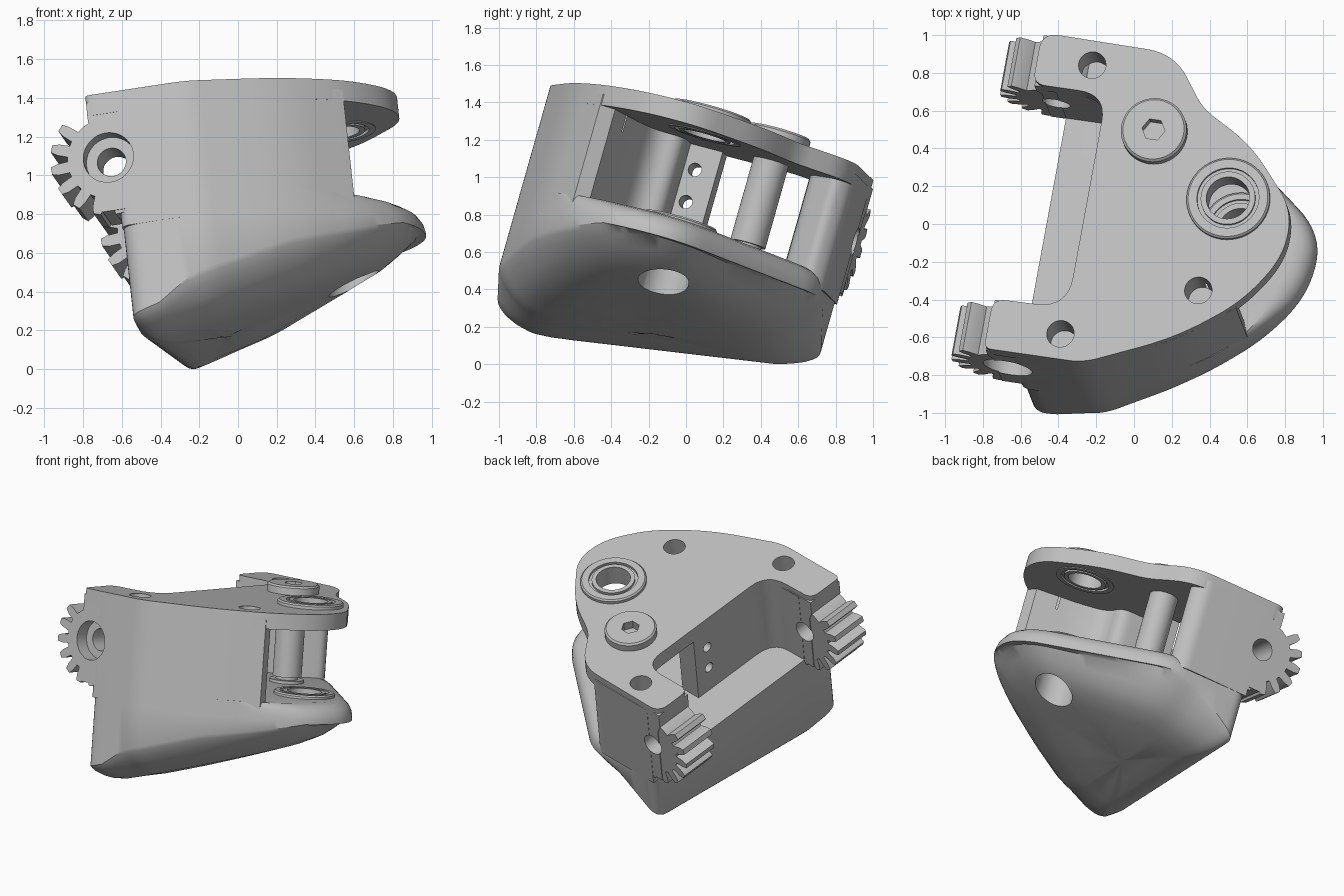
import bpy, bmesh, math
from mathutils import Matrix, Vector

if "Cube" in bpy.data.objects:
    bpy.data.objects.remove(bpy.data.objects["Cube"])

grey = bpy.data.materials.new("machined grey")
grey.use_nodes = True
grey.diffuse_color = (0.52, 0.52, 0.52, 1)
grey.node_tree.nodes["Principled BSDF"].inputs["Base Color"].default_value = (0.52, 0.52, 0.52, 1)

# Tilted frame of the whole part: z runs out of the top plate, y along the hinge
up = Vector((-0.11, 0.283, 1)).normalized()
hinge = Vector((0.176, 0.95, -0.257))
hinge = (hinge - up * hinge.dot(up)).normalized()
side = hinge.cross(up)
FRAME = Matrix.Translation((0, 0, 1.312)) @ Matrix((side, hinge, up)).transposed().to_4x4()
FLOOR = -0.61
LEFT = -0.555
PIVOT = (-0.58, -0.345)


def finish(name, bm):
    bmesh.ops.recalc_face_normals(bm, faces=bm.faces)
    mesh = bpy.data.meshes.new(name)
    bm.to_mesh(mesh)
    bm.free()
    mesh.materials.append(grey)
    ob = bpy.data.objects.new(name, mesh)
    bpy.context.scene.collection.objects.link(ob)
    ob.matrix_world = FRAME
    return ob


def skin(name, rings, closed=False):
    """Join equal rings of points, capping the ends unless closed on itself."""
    bm = bmesh.new()
    vs = [[bm.verts.new(p) for p in ring] for ring in rings]
    n = len(vs[0])
    pairs = list(zip(vs, vs[1:])) + ([(vs[-1], vs[0])] if closed else [])
    for a, b in pairs:
        for i in range(n):
            j = (i + 1) % n
            bm.faces.new((a[i], a[j], b[j], b[i]))
    if not closed:
        bm.faces.new(vs[0])
        bm.faces.new(vs[-1])
    return finish(name, bm)


def prism(name, pts, lo, hi, axis="z"):
    place = {"x": lambda p, t: (t, p[0], p[1]),
             "y": lambda p, t: (p[0], t, p[1]),
             "z": lambda p, t: (p[0], p[1], t)}[axis]
    return skin(name, [[place(p, t) for p in pts] for t in (lo, hi)])


def circle(x, y, r, n=40):
    return [(x + r * math.cos(math.tau * i / n), y + r * math.sin(math.tau * i / n)) for i in range(n)]


def clamp(t):
    return min(1, max(0, t))


def fillet(corners):
    """Round each corner (x, y, cut length) with a short curve."""
    out = []
    for i, c in enumerate(corners):
        p = Vector(c[:2])
        if len(c) == 2:
            out.append(p)
            continue
        prev, nxt = Vector(corners[i - 1][:2]), Vector(corners[(i + 1) % len(corners)][:2])
        a = p + (prev - p).normalized() * min(c[2], (prev - p).length * 0.48)
        b = p + (nxt - p).normalized() * min(c[2], (nxt - p).length * 0.48)
        for k in range(9):
            t = k / 8
            out.append(a * (1 - t) ** 2 + p * 2 * t * (1 - t) + b * t * t)
    return out


def lathe(name, profile, x, y, n=48):
    rings = []
    for i in range(n):
        c, s = math.cos(math.tau * i / n), math.sin(math.tau * i / n)
        rings.append([(x + r * c, y + r * s, z) for r, z in profile])
    return skin(name, rings, closed=True)


def cut(ob, *cutters):
    for c in cutters:
        m = ob.modifiers.new("cut", "BOOLEAN")
        m.operation, m.solver, m.object = "DIFFERENCE", "EXACT", c
    bpy.context.view_layer.update()
    mesh = bpy.data.meshes.new_from_object(ob.evaluated_get(bpy.context.evaluated_depsgraph_get()))
    ob.modifiers.clear()
    ob.data = mesh


# Top plate with two hinge arms
plate = prism("top_plate", fillet([
    (-0.67, -0.79, 0.04), (-0.136, -0.79, 0.08), (0.33, -0.582, 0.2), (0.643, -0.336, 0.15),
    (0.82, -0.06, 0.15), (0.82, 0.2, 0.13), (0.54, 0.52, 0.15), (0.25, 0.68, 0.08),
    (0.05, 0.955, 0.15), (-0.67, 0.965, 0.09), (-0.67, 0.68, 0.07), (-0.27, 0.68, 0.15),
    (-0.27, -0.507, 0.17), (-0.67, -0.515, 0.07)]), -0.11, 0)

# Front wall with its inner web, and the rear pillar
wall = prism("front_wall", fillet([
    (LEFT, -0.79, 0.06), (-0.136, -0.79, 0.08), (0.33, -0.582, 0.2), (0.61, -0.36), (0.58, -0.28),
    (0.27, -0.2, 0.1), (0.1, -0.12, 0.09), (0.08, 0.04, 0.09), (-0.12, 0.04), (-0.12, 0.22),
    (-0.27, 0.22), (-0.27, -0.507, 0.17), (LEFT, -0.507)]), -0.72, -0.05)
pillar = prism("rear_pillar", fillet([
    (LEFT, 0.68), (-0.27, 0.68, 0.1), (-0.1, 0.72, 0.05), (0.02, 0.87, 0.05),
    (-0.05, 0.964, 0.06), (LEFT, 0.964)]), -0.7, -0.05)

# Hinge arms and gear sectors
arm_side = [(-0.665, -0.04), (-0.665, -0.14), (-0.64, -0.2), (-0.64, -0.63), (-0.45, -0.63), (-0.45, -0.04)]
gear_side = []
for tooth in range(7):
    for step, r in ((-8, 0.215), (-6.2, 0.27), (-3.6, 0.305), (3.6, 0.305), (6.2, 0.27), (8, 0.215)):
        ang = math.radians(140 + 22.5 * tooth + step)
        gear_side.append((PIVOT[0] + r * math.cos(ang), PIVOT[1] + r * math.sin(ang)))
for deg in range(290, 490, 10):
    ang = math.radians(deg)
    gear_side.append((PIVOT[0] + 0.215 * math.cos(ang), PIVOT[1] + 0.215 * math.sin(ang)))
pin_hole = prism("pin_cutter", circle(*PIVOT, 0.075), -1.5, 1.5, "y")
pin_recess = prism("pin_recess_cutter", circle(*PIVOT, 0.132), -1.5, -0.69, "y")
cutters = [pin_hole, pin_recess]
arms = []
for label, lo, hi in (("front", -0.788, -0.509), ("rear", 0.682, 0.962)):
    arm = prism(label + "_hinge_arm", arm_side, lo, hi, "y")
    gear = prism(label + "_gear_sector", gear_side, lo + 0.005, hi - 0.005, "y")
    for ob in (arm, gear):
        cut(ob, pin_hole, pin_recess)
    arms.append(arm)
cut(wall, pin_hole, pin_recess)
cut(pillar, pin_hole)

# Lower housing: rounded shell with a slanted underside
corners = fillet([
    (LEFT, -0.788, 0.11), (-0.136, -0.79, 0.08), (0.33, -0.582, 0.2), (0.67, -0.325, 0.15),
    (0.87, -0.07, 0.17), (0.895, 0.28, 0.2), (0.03, 0.955, 0.12), (LEFT, 0.963, 0.08)])
outline = []
for p, q in zip(corners, corners[1:] + corners[:1]):
    n = max(1, math.ceil((q - p).length / 0.05))
    outline += [p.lerp(q, i / n) for i in range(n)]
MID = Vector((-0.2, 0.1))


def under_ring(scale, lift):
    """One ring of the underside; lift 1 is the foot of the wall, 0 the slanted plane."""
    ring = []
    for p in outline:
        q = MID + (p - MID) * scale
        ramp = max(clamp((p.x - LEFT) / 0.35), 0.45 * clamp((-0.5 - p.y) / 0.25))
        depth = 0.09 + 0.14 * ramp - 0.08 * clamp((p.x - 0.3) / 0.5)
        z = -1.09 + 0.27 * q.x + 0.14 * q.y + lift * depth
        ring.append((q.x, q.y, min(z, FLOOR - 0.13)))
    return ring


def rim_ring(inset, z):
    ring = []
    for p in outline:
        ease = clamp(min((p.x + 0.45) / 0.3, (p.y + 0.45) / 0.35))
        ring.append((*(MID + (p - MID) * (1 - inset * ease)), z))
    return ring


housing = skin("lower_housing", [
    rim_ring(0.11, FLOOR), rim_ring(0.065, FLOOR - 0.012), rim_ring(0.03, FLOOR - 0.037),
    rim_ring(0.008, FLOOR - 0.075), rim_ring(0, FLOOR - 0.115),
    under_ring(1, 1), under_ring(0.985, 0.88), under_ring(0.95, 0.68), under_ring(0.88, 0.4),
    under_ring(0.8, 0.17), under_ring(0.7, 0.02), under_ring(0.55, -0.06), under_ring(0.3, -0.08),
    under_ring(0.05, -0.08)])

# Bearing seats and bores
BX, BY = 0.474, 0.207
bore = prism("bore_cutter", circle(BX, BY, 0.135), -2, 1)
seat = prism("seat_cutter", circle(BX, BY, 0.2), FLOOR - 0.11, 0.5)
cut(housing, bore, seat)
cut(plate, seat)
cutters += [bore, seat]

# Screw holes through the plate into the walls
for x, y in ((-0.281, -0.652), (0.403, -0.309), (-0.374, 0.828)):
    hole = prism("screw_cutter", circle(x, y, 0.073, 28), -0.2, 0.1)
    for ob in (plate, wall, pillar, *arms):
        cut(ob, hole)
    cutters.append(hole)

# Two cross holes in the inner web
for z in (-0.24, -0.42):
    hole = prism("web_cutter", circle(0.1, z, 0.036, 20), -0.4, -0.05, "x")
    cut(wall, hole)
    cutters.append(hole)

# Bearings: outer race, recessed shield, inner race
for label, z, flange in (("upper", 0.0, 0.222), ("lower", FLOOR - 0.005, 0.205)):
    lathe(label + "_bearing_outer_race", [(0.165, z + 0.03), (flange - 0.01, z + 0.03), (flange, z + 0.02),
          (flange, z), (0.2, z), (0.2, z - 0.115), (0.165, z - 0.115)], BX, BY)
    lathe(label + "_bearing_shield", [(0.14, z + 0.012), (0.168, z + 0.012),
          (0.168, z - 0.1), (0.14, z - 0.1)], BX, BY)
    lathe(label + "_bearing_inner_race", [(0.115, z + 0.03), (0.145, z + 0.03),
          (0.145, z - 0.115), (0.115, z - 0.115)], BX, BY)

# Spacer post with a socket-head screw
SX, SY = 0.02, 0.512
prism("spacer_post", circle(SX, SY, 0.097), FLOOR + 0.04, -0.1)
prism("post_foot", circle(SX, SY, 0.075), FLOOR - 0.05, FLOOR + 0.05)
lathe("post_washer", [(0.06, FLOOR + 0.02), (0.115, FLOOR + 0.02), (0.115, FLOOR - 0.02), (0.06, FLOOR - 0.02)], SX, SY)
head = skin("screw_head", [[(x, y, z) for x, y in circle(SX, SY, r, 48)]
                           for r, z in ((0.175, -0.01), (0.175, 0.048), (0.163, 0.06))])
socket = prism("socket_cutter", circle(SX, SY, 0.062, 6), 0.0, 0.2)
cut(head, socket)
cutters.append(socket)

for c in cutters:
    bpy.data.objects.remove(c)

# Smooth curved faces, keep edges crisp
bpy.ops.object.select_all(action="DESELECT")
for ob in bpy.context.scene.objects:
    if ob.type == "MESH":
        ob.select_set(True)
        bpy.context.view_layer.objects.active = ob
bpy.ops.object.shade_smooth_by_angle(angle=math.radians(32))
